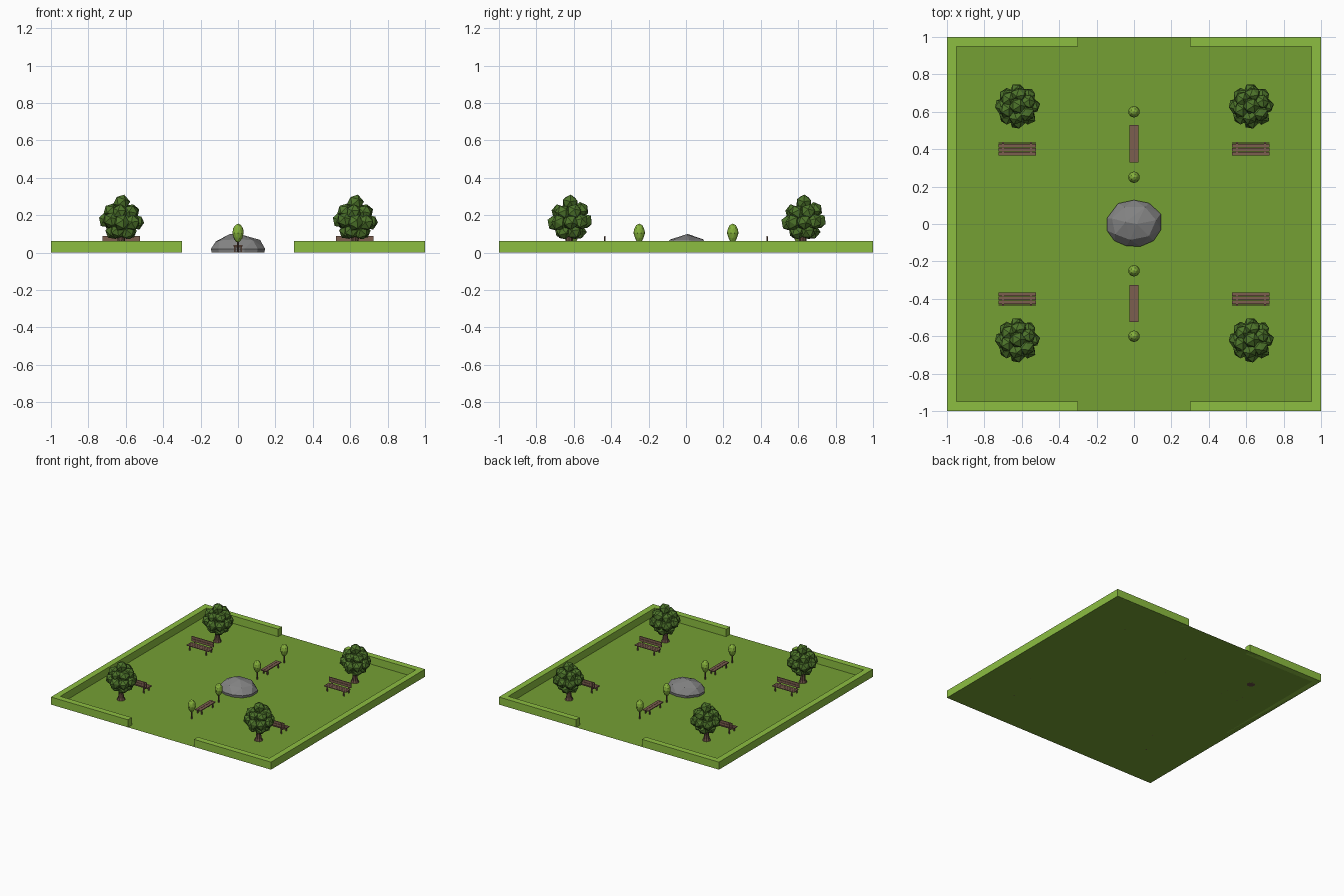
import bpy, bmesh, math, random
from mathutils import Vector, Matrix

if "Cube" in bpy.data.objects:
    bpy.data.objects.remove(bpy.data.objects["Cube"])

random.seed(4)


def mat(name, r, g, b):
    m = bpy.data.materials.new(name)
    m.diffuse_color = (r, g, b, 1)
    m.use_nodes = True
    m.node_tree.nodes["Principled BSDF"].inputs["Base Color"].default_value = m.diffuse_color
    return m


GRASS = mat("grass green", 0.178, 0.352, 0.034)
HEDGE = mat("hedge green", 0.265, 0.515, 0.053)
LEAF = mat("dark leaf green", 0.075, 0.175, 0.024)
BUSH = mat("light leaf green", 0.24, 0.45, 0.045)
BARK = mat("bark brown", 0.125, 0.07, 0.05)
WOOD = mat("bench brown", 0.2, 0.112, 0.078)
STONE = mat("stone grey", 0.23, 0.23, 0.23)


def finish(name, bm, material):
    me = bpy.data.meshes.new(name)
    bm.to_mesh(me)
    bm.free()
    me.materials.append(material)
    ob = bpy.data.objects.new(name, me)
    bpy.context.collection.objects.link(ob)
    return ob


def add_box(bm, x0, x1, y0, y1, z0, z1):
    c = Vector(((x0 + x1) / 2, (y0 + y1) / 2, (z0 + z1) / 2))
    s = Matrix.Diagonal((x1 - x0, y1 - y0, z1 - z0, 1))
    bmesh.ops.create_cube(bm, size=1, matrix=Matrix.Translation(c) @ s)


def add_blob(bm, loc, radius, scale=(1, 1, 1), jitter=0.0, sub=1):
    rot = Matrix.Rotation(random.random() * 6, 4, 'Z') @ Matrix.Rotation(random.random() * 6, 4, 'X')
    m = Matrix.Translation(loc) @ Matrix.Diagonal((*scale, 1)) @ rot
    vs = bmesh.ops.create_icosphere(bm, subdivisions=sub, radius=radius, matrix=m)["verts"]
    for v in vs:
        v.co += (v.co - Vector(loc)) * random.uniform(-jitter, jitter)


def add_lathe(bm, profile, sides):
    rings = [[bm.verts.new((r * math.cos(2 * math.pi * i / sides),
                            r * math.sin(2 * math.pi * i / sides), z))
              for i in range(sides)] for r, z in profile]
    for a, b in zip(rings, rings[1:]):
        for i in range(sides):
            j = (i + 1) % sides
            bm.faces.new((a[i], a[j], b[j], b[i]))
    bm.faces.new(rings[0][::-1])
    bm.faces.new(rings[-1])


def place(name, mesh, x, y, turn=0.0):
    ob = bpy.data.objects.new(name, mesh)
    ob.location = (x, y, 0)
    ob.rotation_euler.z = turn
    bpy.context.collection.objects.link(ob)


def spread(ob, spots):
    # keep the first object at the first spot, add linked copies at the others
    for x, y, turn in spots[1:]:
        place(ob.name, ob.data, x, y, turn)
    x, y, turn = spots[0]
    ob.location = (x, y, 0)
    ob.rotation_euler.z = turn


# lawn
bm = bmesh.new()
bmesh.ops.create_grid(bm, x_segments=1, y_segments=1, size=1)
finish("lawn", bm, GRASS)

# hedge with an opening at front and back
T, H, GAP = 0.05, 0.062, 0.3
for s in (-1, 1):
    bm = bmesh.new()
    xa, xb = sorted((s * (1 - T), s))
    add_box(bm, xa, xb, -1, 1, 0, H)
    xa, xb = sorted((s * GAP, s * (1 - T)))
    for t in (-1, 1):
        ya, yb = sorted((t * (1 - T), t))
        add_box(bm, xa, xb, ya, yb, 0, H)
    finish("hedge", bm, HEDGE)

# large trees: flared trunk and clustered crown
tree_spots = [(x, y, 0) for x in (-0.625, 0.625) for y in (-0.625, 0.625)]
bm = bmesh.new()
add_lathe(bm, [(0.032, 0), (0.023, 0.018), (0.018, 0.05), (0.022, 0.085), (0.034, 0.12)], 9)
spread(finish("tree_trunk", bm, BARK), tree_spots)

bm = bmesh.new()
add_blob(bm, (0, 0, 0.18), 0.082, (1, 1, 0.95))
# count, ring radius, height, blob radius, start angle
for n, ring, z, r, a0 in ((5, 0.046, 0.117, 0.042, 0.5), (8, 0.08, 0.168, 0.044, 0.0),
                          (6, 0.06, 0.222, 0.043, 0.4)):
    for i in range(n):
        a = a0 + 2 * math.pi * i / n
        add_blob(bm, (ring * math.cos(a), ring * math.sin(a), z + random.uniform(-0.008, 0.008)),
                 r, jitter=0.08, sub=2 if r < 0 else 1)
add_blob(bm, (0, 0, 0.266), 0.045, jitter=0.05)
crown = finish("tree_crown", bm, LEAF)
spread(crown, [(x + 0.002, y + 0.005, 0) for x, y, _ in tree_spots])

# small trees: thin trunk and oval crown
small_spots = [(0, y, 0) for y in (-0.6, -0.25, 0.25, 0.6)]
bm = bmesh.new()
add_lathe(bm, [(0.008, 0), (0.005, 0.015), (0.005, 0.08)], 6)
spread(finish("sapling_trunk", bm, BARK), small_spots)
bm = bmesh.new()
bmesh.ops.create_icosphere(bm, subdivisions=2, radius=1,
                           matrix=Matrix.Translation((0, 0, 0.104)) @ Matrix.Diagonal((0.031, 0.031, 0.051, 1)))
for v in bm.verts:
    if v.co.z < 0.1:
        v.co.x *= 0.88
        v.co.y *= 0.88
spread(finish("sapling_crown", bm, BUSH), small_spots)

# benches with backrest, facing the middle (built with the back towards +y)
bm = bmesh.new()
for i in range(3):
    y = -0.035 + i * 0.021
    add_box(bm, -0.1, 0.1, y, y + 0.019, 0.036, 0.042)
for z in (0.05, 0.071):
    add_box(bm, -0.1, 0.1, 0.028, 0.034, z, z + 0.019)
for x in (-0.075, 0.075):
    add_box(bm, x - 0.005, x + 0.005, 0.032, 0.037, 0, 0.085)
    add_box(bm, x - 0.005, x + 0.005, -0.03, -0.023, 0, 0.036)
    add_box(bm, x - 0.005, x + 0.005, -0.03, 0.033, 0.029, 0.036)
spread(finish("backrest_bench", bm, WOOD),
       [(x, s * 0.402, 0 if s > 0 else math.pi) for x in (-0.625, 0.625) for s in (-1, 1)])

# plain benches along the centre line
bm = bmesh.new()
for x in (-0.025, 0.001):
    add_box(bm, x, x + 0.024, -0.1, 0.1, 0.034, 0.041)
for y in (-0.07, 0.07):
    add_box(bm, -0.022, 0.022, y - 0.005, y + 0.005, 0.027, 0.034)
    for x in (-0.018, 0.018):
        add_box(bm, x - 0.004, x + 0.004, y - 0.005, y + 0.005, 0, 0.027)
spread(finish("plain_bench", bm, WOOD), [(0, -0.425, 0), (0, 0.428, 0)])

# boulder: hull of a wide base, a shoulder ring and a peak
base = [(-0.145, 0.03), (-0.145, -0.035), (-0.105, -0.09), (-0.04, -0.118), (0.035, -0.12),
        (0.105, -0.09), (0.145, -0.03), (0.143, 0.055), (0.08, 0.112), (0, 0.128), (-0.085, 0.11)]
upper = [(-0.118, 0.03, 0.06), (-0.1, -0.055, 0.065), (-0.02, -0.085, 0.07), (0.08, -0.065, 0.068),
         (0.118, 0.02, 0.068), (0.06, 0.09, 0.07), (-0.05, 0.09, 0.072),
         (-0.045, 0.01, 0.099), (0.015, 0.0, 0.097)]
bm = bmesh.new()
for x, y in base:
    bm.verts.new((x * 0.97, y * 0.97, 0))
    bm.verts.new((x, y, 0.02))
for p in upper:
    bm.verts.new(p)
bmesh.ops.convex_hull(bm, input=bm.verts)
bmesh.ops.recalc_face_normals(bm, faces=bm.faces)
finish("boulder", bm, STONE)
